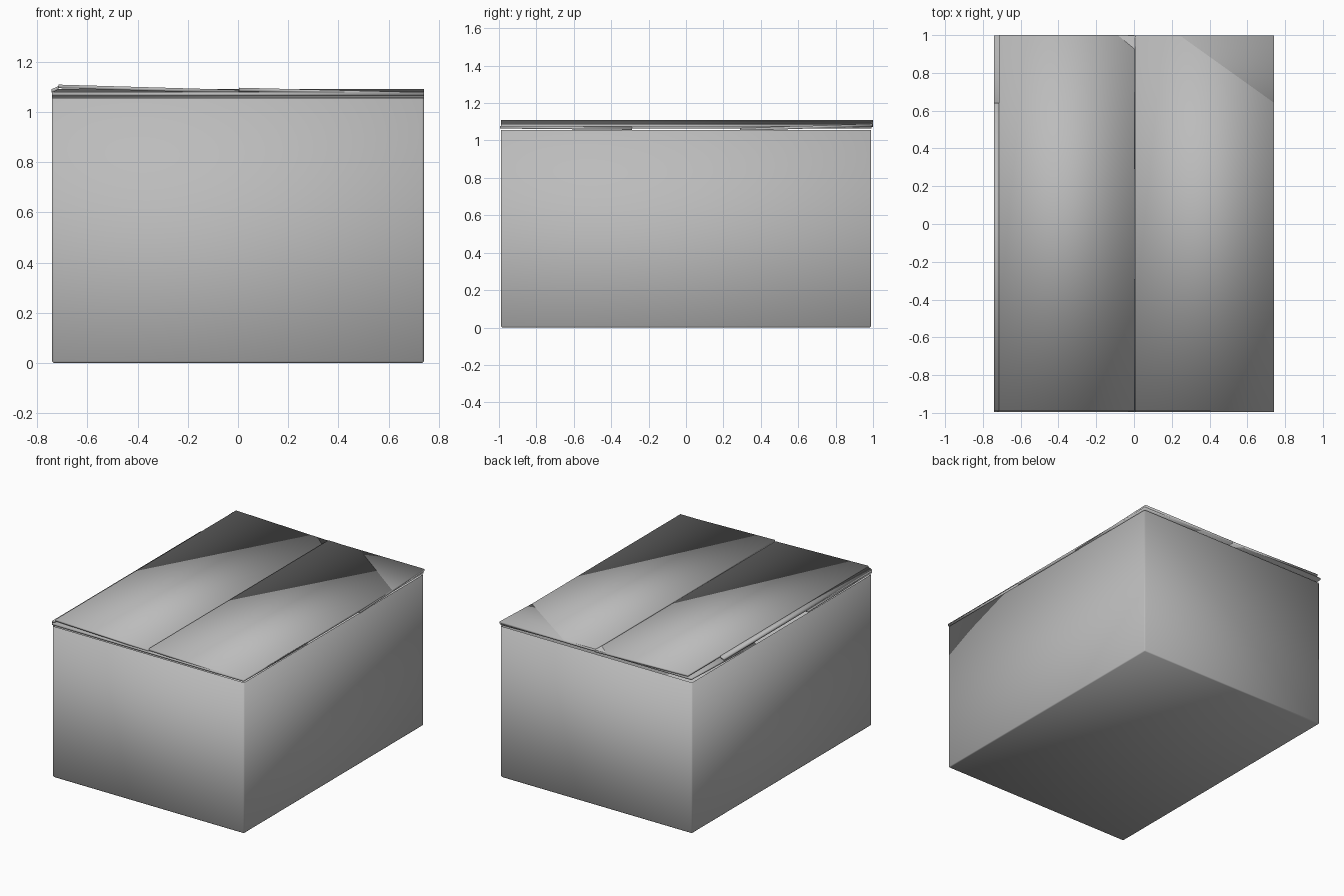
import bpy, bmesh

cube = bpy.data.objects.get("Cube")
if cube:
    bpy.data.objects.remove(cube, do_unlink=True)

# One plain grey board colour
board = bpy.data.materials.new("grey_board")
board.use_nodes = True
grey = (0.5, 0.5, 0.5, 1)
board.diffuse_color = grey
board.node_tree.nodes["Principled BSDF"].inputs["Base Color"].default_value = grey

HALF_X, HALF_Y, TOP = 0.74, 0.99, 1.062
THICK = 0.014


def finish(name, bm):
    """Turn a bmesh into a smooth shaded object."""
    bmesh.ops.recalc_face_normals(bm, faces=bm.faces)
    for face in bm.faces:
        face.smooth = True
    mesh = bpy.data.meshes.new(name)
    bm.to_mesh(mesh)
    bm.free()
    mesh.materials.append(board)
    obj = bpy.data.objects.new(name, mesh)
    bpy.context.collection.objects.link(obj)
    return obj


def flap(name, x0, x1, y0, y1, height):
    """Thin tilted slab; height(x, y) gives its upper surface."""
    bm = bmesh.new()
    bmesh.ops.create_cube(bm, size=1)
    for v in bm.verts:
        x = x1 if v.co.x > 0 else x0
        y = y1 if v.co.y > 0 else y0
        drop = 0 if v.co.z > 0 else THICK
        v.co = (x, y, height(x, y) - drop)
    return finish(name, bm)


# Open-topped carton with softly broken edges
bm = bmesh.new()
bmesh.ops.create_cube(bm, size=1)
for v in bm.verts:
    v.co = (v.co.x * 2 * HALF_X, v.co.y * 2 * HALF_Y, (v.co.z + 0.5) * TOP)
lid = [f for f in bm.faces if f.normal.z > 0.9]
inner = bmesh.ops.inset_region(bm, faces=lid, thickness=0.016)
for v in lid[0].verts:
    v.co.z = 0.016
carton = finish("carton_body", bm)
bevel = carton.modifiers.new("soft_edges", 'BEVEL')
bevel.width = 0.007
bevel.segments = 1

# Inner flaps folded down from the front and back walls
flap("front_inner_flap", -HALF_X, HALF_X, -0.995, -0.29,
     lambda x, y: 1.078 - 0.010 * (y + 1))
flap("back_inner_flap", -HALF_X, HALF_X, 0.29, 0.998,
     lambda x, y: 1.09 + 0.035 * (y - 1))

# Outer flaps meeting along the centre seam
flap("left_outer_flap", 0.004, HALF_X, -0.99, 0.992,
     lambda x, y: 1.096 - 0.025 * x)
flap("right_outer_flap", -0.715, 0.002, -0.99, 1.0,
     lambda x, y: 1.0875 - 0.029 * x)

# Crease strip joining the raised outer flap to its wall
flap("right_flap_crease", -0.742, -0.715, -0.99, 0.64,
     lambda x, y: 1.09 + 0.45 * (x + 0.742))
